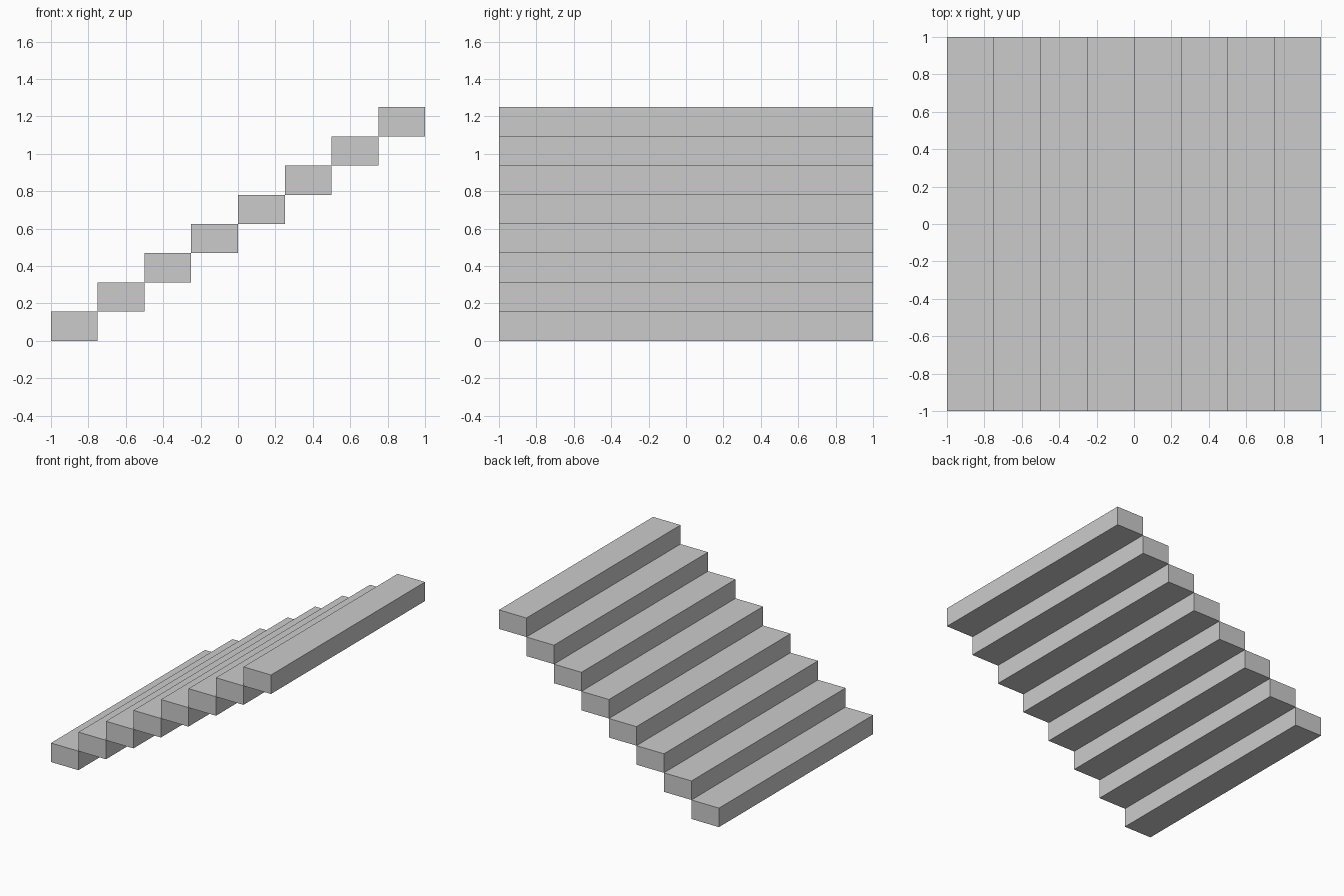
import bpy

if "Cube" in bpy.data.objects:
    bpy.data.objects.remove(bpy.data.objects["Cube"])

STEPS = 8
TREAD = 2.0 / STEPS      # depth of each step along x
RISE = 1.25 / STEPS      # height of each step
WIDTH = 2.0              # length of each step along y


def add_box(name, center, size):
    bpy.ops.mesh.primitive_cube_add(size=1, location=center)
    box = bpy.context.object
    box.name = name
    box.scale = size
    bpy.ops.object.transform_apply(location=False, rotation=False, scale=True)
    return box


# Straight flight of solid block steps, climbing towards +x, touching edge to edge
for i in range(STEPS):
    add_box(f"step_{i + 1}",
            (-1 + (i + 0.5) * TREAD, 0, (i + 0.5) * RISE),
            (TREAD, WIDTH, RISE))
